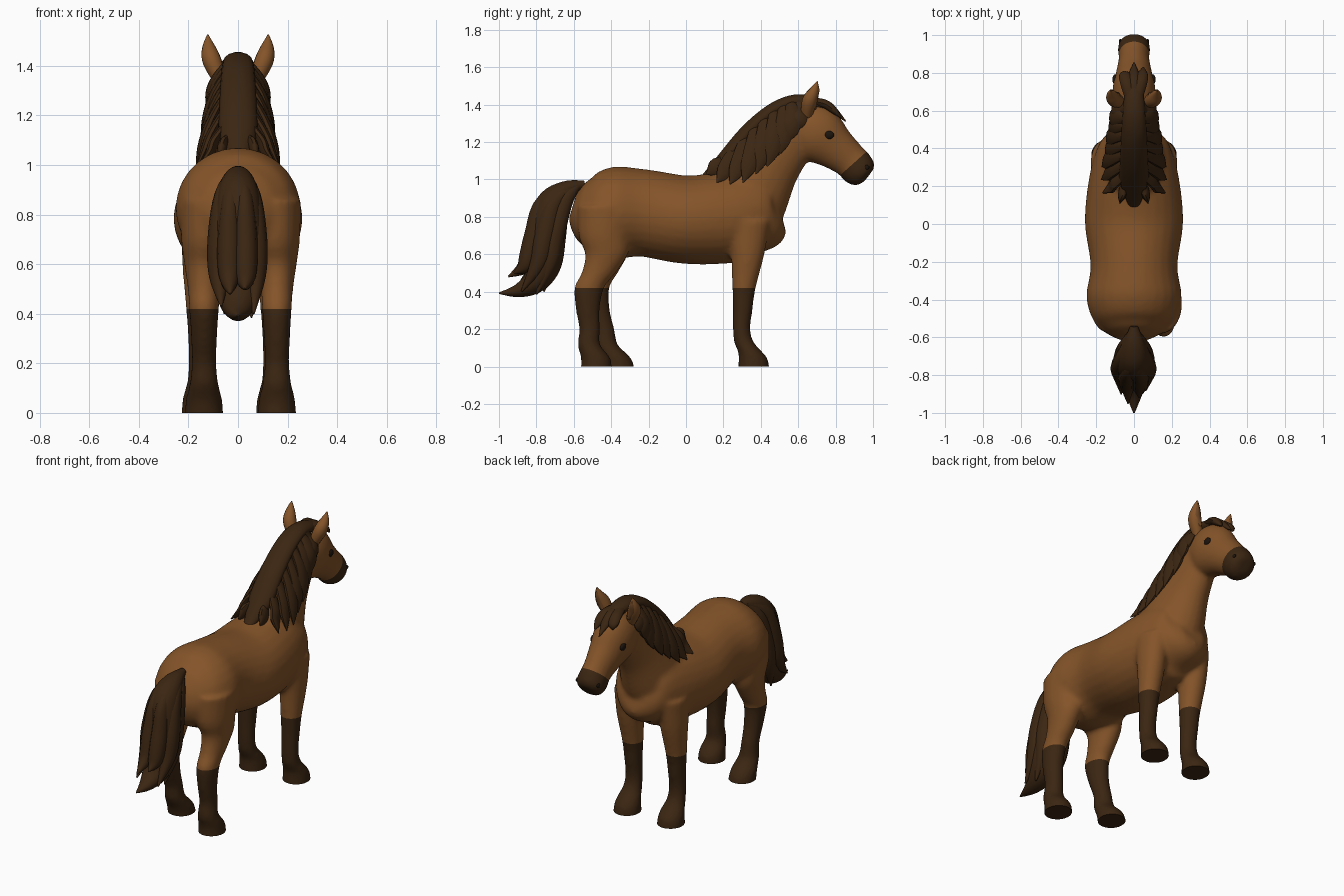
import bpy, bmesh, math
from mathutils import Vector
from mathutils.bvhtree import BVHTree

old = bpy.data.objects.get("Cube")
if old:
    bpy.data.objects.remove(old, do_unlink=True)


def material(name, rgb):
    m = bpy.data.materials.new(name)
    m.use_nodes = True
    m.diffuse_color = (*rgb, 1)
    m.node_tree.nodes["Principled BSDF"].inputs["Base Color"].default_value = (*rgb, 1)
    return m


COAT = material("brown coat", (0.23, 0.088, 0.022))
DARK = material("dark brown hair", (0.044, 0.019, 0.006))
INNER = material("inner ear brown", (0.15, 0.06, 0.018))
BLACK = material("near black", (0.012, 0.007, 0.004))


def spline(pts, steps=5):
    """Catmull-Rom through tuples of any length."""
    out = []
    for i in range(len(pts) - 1):
        a, b = pts[max(i - 1, 0)], pts[i]
        c, d = pts[i + 1], pts[min(i + 2, len(pts) - 1)]
        for s in range(steps):
            t = s / steps
            out.append([0.5 * (2 * q + (r - p) * t + (2 * p - 5 * q + 4 * r - u) * t * t
                               + (3 * q - p - 3 * r + u) * t ** 3)
                        for p, q, r, u in zip(a, b, c, d)])
    return out + [list(pts[-1])]


def loft(bm, pts, n=16, level=False):
    """Skin elliptical rings along (x, y, z, half width, half depth) stations."""
    path = spline(pts)
    rings = []
    for i, (x, y, z, w, d) in enumerate(path):
        tan = Vector(path[min(i + 1, len(path) - 1)][:3]) - Vector(path[max(i - 1, 0)][:3])
        tan = Vector((0, 0, 1)) if level else tan.normalized()
        side = (Vector((1, 0, 0)) - tan * tan.x).normalized()
        up = tan.cross(side)
        rings.append([bm.verts.new(Vector((x, y, z))
                                   + side * max(w, .002) * math.cos(k * math.tau / n)
                                   + up * max(d, .002) * math.sin(k * math.tau / n))
                      for k in range(n)])
    for a, b in zip(rings, rings[1:]):
        for k in range(n):
            bm.faces.new((a[k], a[(k + 1) % n], b[(k + 1) % n], b[k]))
    bm.faces.new(rings[0])
    bm.faces.new(rings[-1])


def finish(bm, name, mats):
    bmesh.ops.recalc_face_normals(bm, faces=bm.faces[:])
    me = bpy.data.meshes.new(name)
    bm.to_mesh(me)
    bm.free()
    ob = bpy.data.objects.new(name, me)
    bpy.context.collection.objects.link(ob)
    for m in mats:
        me.materials.append(m)
    bpy.ops.object.select_all(action='DESELECT')
    ob.select_set(True)
    bpy.context.view_layer.objects.active = ob
    bpy.ops.object.shade_smooth_by_angle(angle=math.radians(50))
    return ob


# Body: torso, neck and head
bm = bmesh.new()
loft(bm, [(0, y, z, w, d) for y, z, w, d in (
    (-.605, .86, .07, .07), (-.57, .85, .15, .14), (-.5, .835, .22, .205),
    (-.38, .825, .252, .245), (-.22, .82, .23, .233), (0, .785, .26, .236),
    (.2, .795, .245, .245), (.36, .81, .21, .235), (.46, .80, .16, .17),
    (.51, .81, .08, .09))], 28)
loft(bm, [(0, y, z, w, d) for y, z, w, d in (
    (.26, .80, .19, .23), (.33, .92, .17, .225), (.43, 1.08, .13, .185),
    (.53, 1.21, .105, .16), (.61, 1.31, .09, .12), (.65, 1.36, .05, .06))], 24)
loft(bm, [(0, y, z, w, d) for y, z, w, d in (
    (.56, 1.32, .07, .08), (.61, 1.285, .1, .13), (.70, 1.24, .115, .157),
    (.80, 1.165, .095, .117), (.88, 1.10, .08, .097), (.92, 1.06, .086, .098),
    (.96, 1.035, .078, .078), (.978, 1.022, .045, .045))], 24)

# Legs: one hind leg stands further forward
FORE = ((.78, .33, .08, .12), (.6, .33, .075, .09), (.42, .31, .06, .063),
        (.3, .303, .052, .053), (.2, .297, .05, .047), (.13, .31, .055, .053),
        (.075, .345, .07, .066), (.035, .36, .076, .08), (-.03, .362, .08, .084))
HIND = ((.86, -.42, .11, .16), (.7, -.435, .105, .14), (.6, -.425, .08, .115),
        (.5, -.467, .066, .092), (.42, -.518, .06, .08), (.3, -.525, .053, .064),
        (.2, -.515, .05, .056), (.12, -.52, .058, .06), (.065, -.492, .072, .074),
        (.03, -.48, .076, .081), (-.03, -.48, .08, .084))
for s in (-1, 1):
    loft(bm, [(s * .15, y, z, w, d) for z, y, w, d in FORE], 18, True)
    loft(bm, [(s * (.147 if z < .65 else .135) + .01,
               y + (max(0, .12 * (1 - z / .55)) if s < 0 else 0), z, w, d)
              for z, y, w, d in HIND], 18, True)
body = finish(bm, "horse_body", [COAT, DARK])

# Fuse the parts into one smooth skin
rm = body.modifiers.new("fuse", 'REMESH')
rm.mode = 'VOXEL'
rm.voxel_size = .013
sm = body.modifiers.new("soften", 'SMOOTH')
sm.factor, sm.iterations = .5, 8
for name in ("fuse", "soften"):
    bpy.ops.object.modifier_apply(modifier=name)

# Cut flat soles, sock edges and the muzzle edge, then colour by region
bm = bmesh.new()
bm.from_mesh(body.data)


def cut(co, no, keep=lambda f: True, clear=False):
    faces = [f for f in bm.faces if keep(f)]
    geom = set(faces) | {e for f in faces for e in f.edges} | {v for f in faces for v in f.verts}
    bmesh.ops.bisect_plane(bm, geom=list(geom), plane_co=co, plane_no=no, clear_inner=clear)


muzzle_co, muzzle_no = Vector((0, .88, 1.0725)), Vector((0, .125, -.14))
cut((0, 0, 0), (0, 0, 1), clear=True)
bmesh.ops.holes_fill(bm, edges=[e for e in bm.edges if e.is_boundary], sides=0)
cut((0, 0, .42), (0, 0, 1))
cut(muzzle_co, muzzle_no, lambda f: f.calc_center_median().y > .72)
for f in bm.faces:
    c = f.calc_center_median()
    f.material_index = int(c.z < .42 or (c.y > .75 and (c - muzzle_co).dot(muzzle_no) > 0))
skin = BVHTree.FromBMesh(bm)
bm.to_mesh(body.data)
bm.free()
bpy.ops.object.shade_smooth_by_angle(angle=math.radians(50))


def skin_x(y, z):
    hit = skin.ray_cast(Vector((1, y, z)), Vector((-1, 0, 0)))[0]
    return hit.x if hit else 0


# Mane: crest plus overlapping locks lying on the neck
bm = bmesh.new()
loft(bm, [(0, y, z, w, d) for y, z, w, d in (
    (.1, 1.01, .03, .02), (.22, 1.12, .075, .045), (.32, 1.24, .075, .045),
    (.42, 1.335, .07, .042), (.51, 1.395, .065, .038), (.6, 1.42, .058, .036),
    (.7, 1.405, .05, .034), (.77, 1.36, .035, .025))], 14)
LOCKS = (((.2, 1.11), (.11, 1.03)), ((.26, 1.17), (.165, .985)), ((.32, 1.24), (.235, .975)),
         ((.37, 1.29), (.305, .985)), ((.42, 1.34), (.375, 1.03)), ((.47, 1.37), (.435, 1.07)),
         ((.52, 1.4), (.495, 1.13)), ((.56, 1.41), (.54, 1.2)), ((.6, 1.42), (.575, 1.26)))
SHAPE = (.5, .85, 1, .85, .06)
for s in (-1, 1):
    for i, ((ry, rz), (ty, tz)) in enumerate(LOCKS):
        pts = []
        for k, g in enumerate(SHAPE):
            t = k / 4
            y = ry + (ty - ry) * t + .06 * t * (1 - t)
            z = rz + (tz - rz) * t
            x = max(skin_x(y, z), .035 + .03 * t) + .01 + .004 * (i % 2)
            pts.append((s * x, y, z, .022 * g, .05 * g))
        loft(bm, pts, 10)
finish(bm, "mane", [DARK])

# Forelock falling over the brow
bm = bmesh.new()
for x, ey, ez in ((-.05, .80, 1.345), (0, .855, 1.31), (.045, .83, 1.33)):
    loft(bm, [(x * .3, .66, 1.42, .03, .02), (x * .7, .74, 1.405, .036, .024),
              (x, .79, 1.37, .03, .02), (x * 1.1, ey, ez, .003, .003)], 10)
finish(bm, "forelock", [DARK])

# Tail: full core with loose pointed strands
bm = bmesh.new()
loft(bm, [(0, y, z, w, d) for y, z, w, d in (
    (-.54, .975, .02, .02), (-.64, .945, .06, .05), (-.715, .86, .09, .092),
    (-.74, .7, .108, .1), (-.757, .55, .1, .092), (-.81, .455, .08, .068),
    (-.9, .405, .045, .036), (-1, .392, .004, .004))], 18)
for x, dy, ey, ez in ((-.075, 0, -.9, .43), (-.035, -.05, -.95, .48), (.03, -.055, -.92, .5),
                      (.07, 0, -.88, .4), (-.06, .05, -.76, .4), (.06, .05, -.8, .385)):
    loft(bm, [(x * .2, -.57, .975, .015, .015), (x * .8, -.7 + dy, .88, .035, .045),
              (x, -.755 + dy, .7, .048, .055), (x, -.79 + dy * 1.2, .55, .042, .045),
              (x * .9, ey, ez, .004, .004)], 12)
finish(bm, "tail", [DARK])

# Ears, eyes and nostrils
for s, side in ((1, "left"), (-1, "right")):
    bm = bmesh.new()
    loft(bm, [(s * .07, .645, 1.34, .028, .03), (s * .105, .66, 1.42, .038, .04),
              (s * .118, .685, 1.475, .027, .026), (s * .122, .703, 1.525, .003, .003)], 14)
    finish(bm, side + "_ear", [COAT])
    bm = bmesh.new()
    loft(bm, [(s * .085, .678, 1.38, .012, .02), (s * .109, .685, 1.43, .023, .02),
              (s * .12, .7, 1.475, .014, .014), (s * .122, .706, 1.505, .003, .003)], 10)
    finish(bm, side + "_inner_ear", [INNER])
    for part, y, z, r in (("eye", .765, 1.238, .024), ("nostril", .965, 1.065, .014)):
        bm = bmesh.new()
        bmesh.ops.create_uvsphere(bm, u_segments=16, v_segments=10, radius=r)
        bmesh.ops.scale(bm, vec=(.5, 1.1, .9), verts=bm.verts)
        bmesh.ops.translate(bm, vec=(s * (skin_x(y, z) - .002), y, z), verts=bm.verts)
        finish(bm, side + "_" + part, [BLACK])
